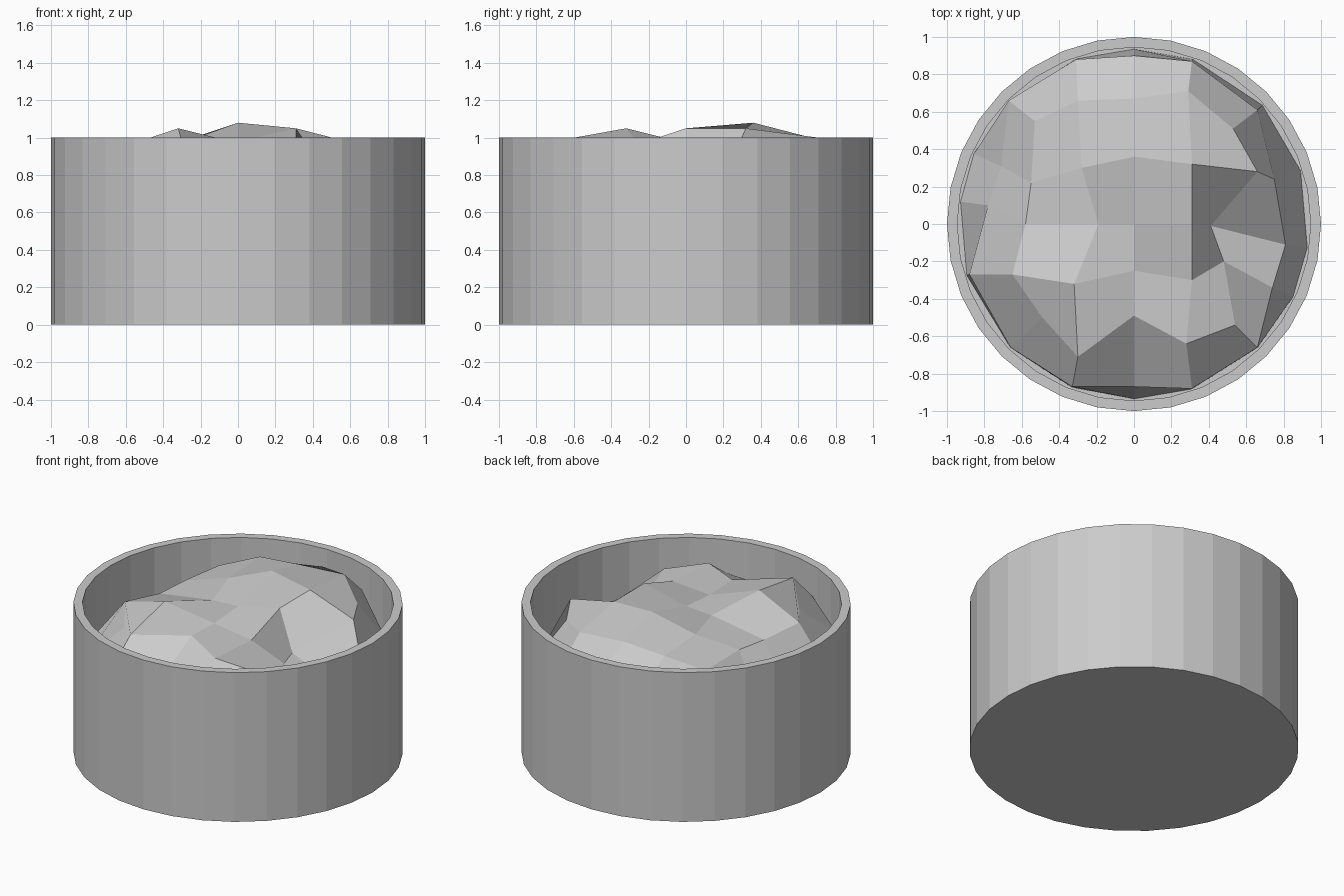
import bpy
import bmesh
import math

default_cube = bpy.data.objects.get("Cube")
if default_cube:
    bpy.data.objects.remove(default_cube, do_unlink=True)

SIDES = 32
OUTER_RADIUS = 1.0
INNER_RADIUS = 0.945
HEIGHT = 1.0
FLOOR = 0.45


def make_material(name, rgb):
    material = bpy.data.materials.new(name)
    material.use_nodes = True
    colour = (*rgb, 1.0)
    material.diffuse_color = colour
    shader = next(n for n in material.node_tree.nodes if n.type == "BSDF_PRINCIPLED")
    shader.inputs["Base Color"].default_value = colour
    return material


def make_object(name, bm, material):
    bmesh.ops.recalc_face_normals(bm, faces=bm.faces)
    mesh = bpy.data.meshes.new(name)
    bm.to_mesh(mesh)
    bm.free()
    mesh.materials.append(material)
    obj = bpy.data.objects.new(name, mesh)
    bpy.context.collection.objects.link(obj)
    return obj


def circle_ring(bm, radius, z):
    angles = [math.tau * i / SIDES for i in range(SIDES)]
    return [bm.verts.new((radius * math.cos(a), radius * math.sin(a), z)) for a in angles]


def bridge(bm, lower, upper):
    count = len(lower)
    for i in range(count):
        j = (i + 1) % count
        bm.faces.new((lower[i], lower[j], upper[j], upper[i]))


grey = make_material("stone grey", (0.6, 0.6, 0.6))

# Round tub: flat base, outer wall, thin rim, inner wall and raised floor
bm = bmesh.new()
profile = [(OUTER_RADIUS, 0), (OUTER_RADIUS, HEIGHT), (INNER_RADIUS, HEIGHT), (INNER_RADIUS, FLOOR)]
rings = [circle_ring(bm, radius, z) for radius, z in profile]
for lower, upper in zip(rings, rings[1:]):
    bridge(bm, lower, upper)
bm.faces.new(rings[0])
bm.faces.new(rings[-1])
make_object("round_tub", bm, grey)

# Rough mound: uneven five by five patch, rows from back to front
patch_points = [
    [(-.53, .55, .90), (-.3, .66, .98), (-.01, .67, 1.0), (.29, .71, 1.0), (.53, .51, .94)],
    [(-.55, .22, .92), (-.28, .3, .98), (0, .36, 1.08), (.31, .32, 1.05), (.66, .28, .96)],
    [(-.58, 0, .91), (-.19, 0, .97), (0, 0, .98), (.31, 0, 1.05), (.41, -.01, .78)],
    [(-.65, -.27, .94), (-.32, -.32, 1.05), (0, -.25, .96), (.31, -.3, .95), (.48, -.2, .8)],
    [(-.49, -.5, .9), (-.3, -.71, .98), (0, -.49, .97), (.28, -.64, .95), (.54, -.54, .88)],
]

# Lower edge of the mound, clockwise from the back right-hand corner
edge_points = [
    (-.67, .66, .72), (-.31, .88, .86), (0, .9, .9), (.31, .87, .84), (.66, .61, .72),
    (.75, .24, .69), (.81, -.11, .7), (.74, -.34, .7), (.66, -.66, .7),
    (.31, -.88, .78), (0, -.87, .78), (-.33, -.87, .8), (-.66, -.66, .72),
    (-.88, -.27, .65), (-.78, .1, .72), (-.71, .31, .72),
]

bm = bmesh.new()
grid = [[bm.verts.new(p) for p in row] for row in patch_points]
for back, front in zip(grid, grid[1:]):
    for i in range(len(back) - 1):
        bm.faces.new((back[i], front[i], front[i + 1], back[i + 1]))

# Border of the patch in the same order as the lower edge
border = grid[0] + [row[-1] for row in grid[1:]]
border += grid[-1][-2::-1] + [row[0] for row in grid[-2:0:-1]]
edge = [bm.verts.new(p) for p in edge_points]
bridge(bm, edge, border)

# Skirt from the lower edge out to the wall at floor level
skirt = []
for x, y, z in edge_points:
    scale = (INNER_RADIUS - 0.01) / math.hypot(x, y)
    skirt.append(bm.verts.new((x * scale, y * scale, FLOOR)))
bridge(bm, skirt, edge)
make_object("rough_mound", bm, grey)
